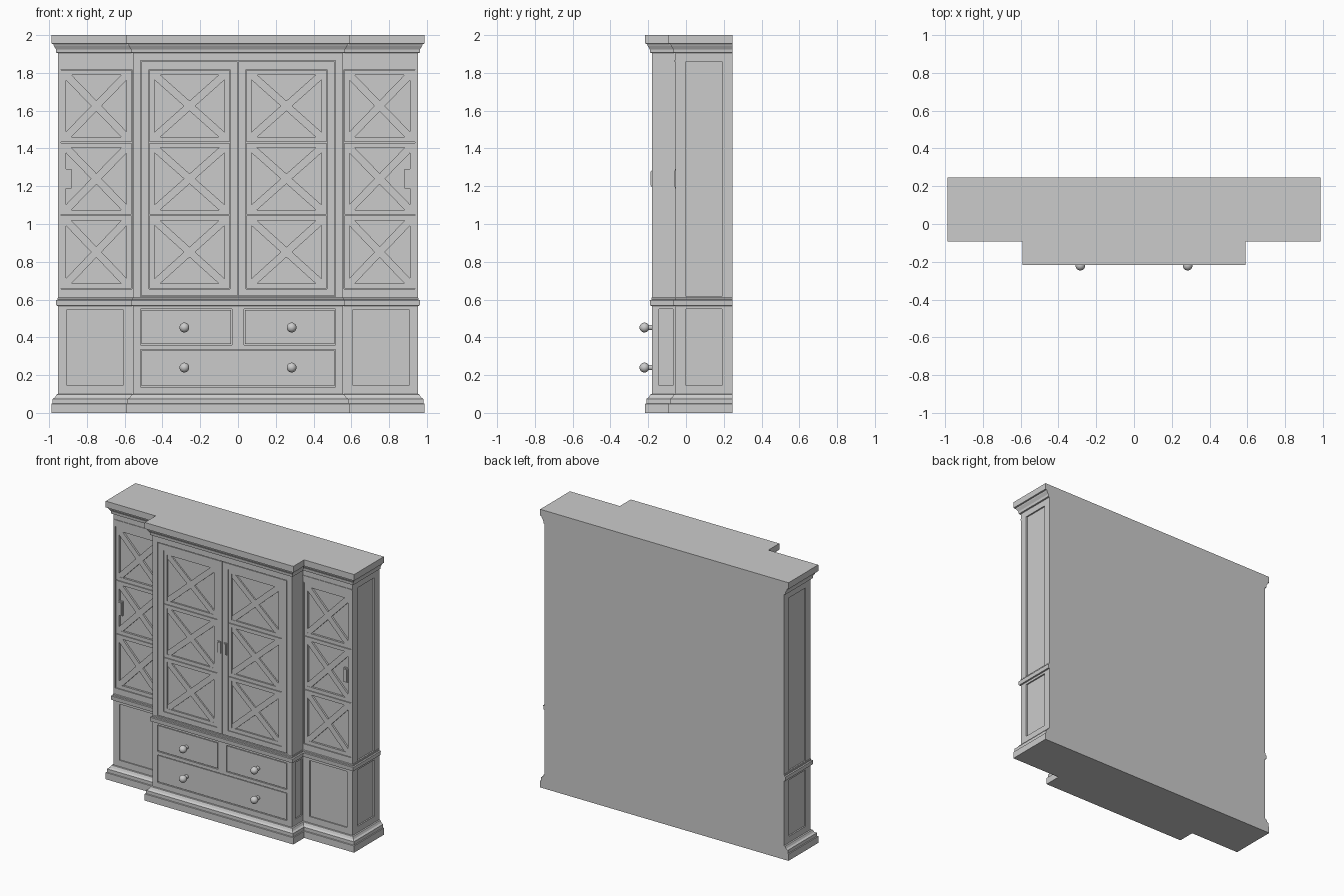
import bpy, bmesh, math
from mathutils import Matrix

if "Cube" in bpy.data.objects:
    bpy.data.objects.remove(bpy.data.objects["Cube"])

W, C = 0.952, 0.555                       # half widths: whole body, centre bay
BACK, SIDE, FRONT = 0.246, -0.056, -0.180  # y of back, wing fronts, centre front


def finish(bm, name):
    bmesh.ops.recalc_face_normals(bm, faces=bm.faces)
    me = bpy.data.meshes.new(name)
    bm.to_mesh(me)
    bm.free()
    ob = bpy.data.objects.new(name, me)
    bpy.context.collection.objects.link(ob)
    return ob


def box(bm, xs, ys, zs, turn=0.0):
    size = [abs(a[1] - a[0]) for a in (xs, ys, zs)]
    mid = [(a[0] + a[1]) / 2 for a in (xs, ys, zs)]
    m = Matrix.Translation(mid) @ Matrix.Rotation(turn, 4, 'Y') @ Matrix.Diagonal((*size, 1))
    bmesh.ops.create_cube(bm, size=1, matrix=m)


def ring(bm, xs, zs, t, front, back):
    """Rectangular frame in the xz plane; t = (side, bottom, top) widths."""
    (x0, x1), (z0, z1) = sorted(xs), zs
    outer = [(x0, z0), (x1, z0), (x1, z1), (x0, z1)]
    inner = [(x0 + t[0], z0 + t[1]), (x1 - t[0], z0 + t[1]),
             (x1 - t[0], z1 - t[2]), (x0 + t[0], z1 - t[2])]
    v = [[bm.verts.new((x, y, z)) for x, z in loop]
         for loop, y in ((outer, front), (inner, front), (inner, back), (outer, back))]
    for k in range(4):
        a, b = v[k], v[(k + 1) % 4]
        for i in range(4):
            j = (i + 1) % 4
            bm.faces.new((a[i], a[j], b[j], b[i]))


def lattice(bm, xs, front, floor):
    """Three stacked panes, each a thin frame holding a diagonal cross."""
    x0, x1 = sorted(xs)
    t = 0.026
    for z0, z1 in ((0.658, 1.045), (1.049, 1.430), (1.434, 1.816)):
        ring(bm, (x0, x1), (z0, z1), (t, t, t), front, floor)
        w, h = x1 - x0 - 2 * t, z1 - z0 - 2 * t
        cx, cz, half = (x0 + x1) / 2, (z0 + z1) / 2, math.hypot(w, h) / 2
        for s in (-1, 1):
            box(bm, (cx - half, cx + half), (front + 0.001, floor),
                (cz - 0.02, cz + 0.02), s * math.atan2(h, w))


# carcass: stepped footprint lofted through the plinth, waist and cornice profile
profile = [(.036, 0), (.036, .048), (.030, .050), (.030, .074), (.017, .082), (.009, .098),
           (0, .100), (0, .566), (.010, .568), (.012, .597), (.003, .599), (.003, .608),
           (0, .612), (0, 1.905), (.010, 1.907), (.012, 1.925), (.024, 1.945),
           (.026, 1.953), (.036, 1.955), (.036, 2.0)]
bm = bmesh.new()
loops = []
for d, z in profile:
    w, c, s, f = W + d, C + d, SIDE - d, FRONT - d
    pts = [(-w, BACK), (-w, s), (-c, s), (-c, f), (c, f), (c, s), (w, s), (w, BACK)]
    loops.append([bm.verts.new((x, y, z)) for x, y in pts])
for a, b in zip(loops, loops[1:]):
    for i in range(8):
        j = (i + 1) % 8
        bm.faces.new((a[i], a[j], b[j], b[i]))
bm.faces.new(loops[0][::-1])
bm.faces.new(loops[-1])
carcass = finish(bm, "carcass")

# recesses for doors, drawers and sunken panels
drawers = [((-.516, -.033), (.360, .551)), ((.033, .516), (.360, .551)),
           ((-.516, .516), (.137, .336))]
DEPTH = 0.018
bm = bmesh.new()
box(bm, (-.516, .516), (FRONT - .1, FRONT + DEPTH), (.615, 1.865))
for xs, zs in drawers:
    box(bm, xs, (FRONT - .1, FRONT + DEPTH), zs)
for s in (-1, 1):
    box(bm, (s * .562, s * .938), (SIDE - .06, SIDE + DEPTH), (.656, 1.818))   # wing door
    box(bm, (s * .61, s * .905), (SIDE - .06, SIDE + .008), (.145, .548))      # wing panel
    box(bm, (s * (W - .01), s * 1.1), (.0, .19), (.615, 1.86))                 # end panels
    box(bm, (s * (W - .01), s * 1.1), (.0, .19), (.145, .55))
    box(bm, (s * (C - .008), s * .60), (-.142, -.068), (.145, .55))            # bay cheek
cutter = finish(bm, "recess_cutter")
cutter.hide_render = True
mod = carcass.modifiers.new("recesses", 'BOOLEAN')
mod.operation, mod.solver, mod.object = 'DIFFERENCE', 'EXACT', cutter
bpy.context.view_layer.objects.active = carcass
carcass.select_set(True)
bpy.ops.object.modifier_apply(modifier=mod.name)
bpy.data.objects.remove(cutter)

# drawer fronts
for n, (xs, zs) in zip(("left", "right", "bottom"), drawers):
    bm = bmesh.new()
    g = 0.005
    box(bm, (xs[0] + g, xs[1] - g), (FRONT + .003, FRONT + DEPTH + .002), (zs[0] + g, zs[1] - g))
    finish(bm, n + "_drawer")

for s, side in ((-1, "left"), (1, "right")):
    # centre door: wide frame around latticed panes
    bm = bmesh.new()
    floor = FRONT + DEPTH + .001
    xs = sorted((s * .002, s * .511))
    ring(bm, xs, (.620, 1.860), (.041, .037, .043), FRONT + .003, floor)
    lattice(bm, (s * .045, s * .468), FRONT + .007, floor)
    finish(bm, side + "_centre_door")

    # wing door
    bm = bmesh.new()
    lattice(bm, (s * .564, s * .936), SIDE + .004, SIDE + DEPTH + .001)
    finish(bm, side + "_wing_door")

    # bead under the cornice of the wing
    bm = bmesh.new()
    box(bm, (s * .55, s * .95), (SIDE - .004, SIDE + .01), (1.858, 1.868))
    finish(bm, side + "_wing_bead")

    # flat handles
    bm = bmesh.new()
    box(bm, (s * .013, s * .036), (FRONT - .002, FRONT + .006), (1.197, 1.284))
    box(bm, (s * .018, s * .031), (FRONT - .007, FRONT + .004), (1.203, 1.278))
    finish(bm, side + "_centre_handle")
    bm = bmesh.new()
    box(bm, (s * .881, s * .915), (SIDE - .001, SIDE + .012), (1.187, 1.290))
    box(bm, (s * .888, s * .908), (SIDE - .006, SIDE + .004), (1.195, 1.282))
    finish(bm, side + "_wing_handle")

    # ball knobs on stems
    for z, row in ((.452, "upper"), (.240, "lower")):
        bm = bmesh.new()
        turn = Matrix.Rotation(math.pi / 2, 4, 'X')
        bmesh.ops.create_uvsphere(bm, u_segments=24, v_segments=14, radius=.026,
                                  matrix=Matrix.Translation((s * .284, -.220, z)) @ turn)
        bmesh.ops.create_cone(bm, cap_ends=True, segments=20, radius1=.014, radius2=.014, depth=.035,
                              matrix=Matrix.Translation((s * .284, -.188, z)) @ turn)
        ob = finish(bm, f"{side}_{row}_knob")
        bpy.ops.object.select_all(action='DESELECT')
        ob.select_set(True)
        bpy.context.view_layer.objects.active = ob
        bpy.ops.object.shade_smooth_by_angle()
